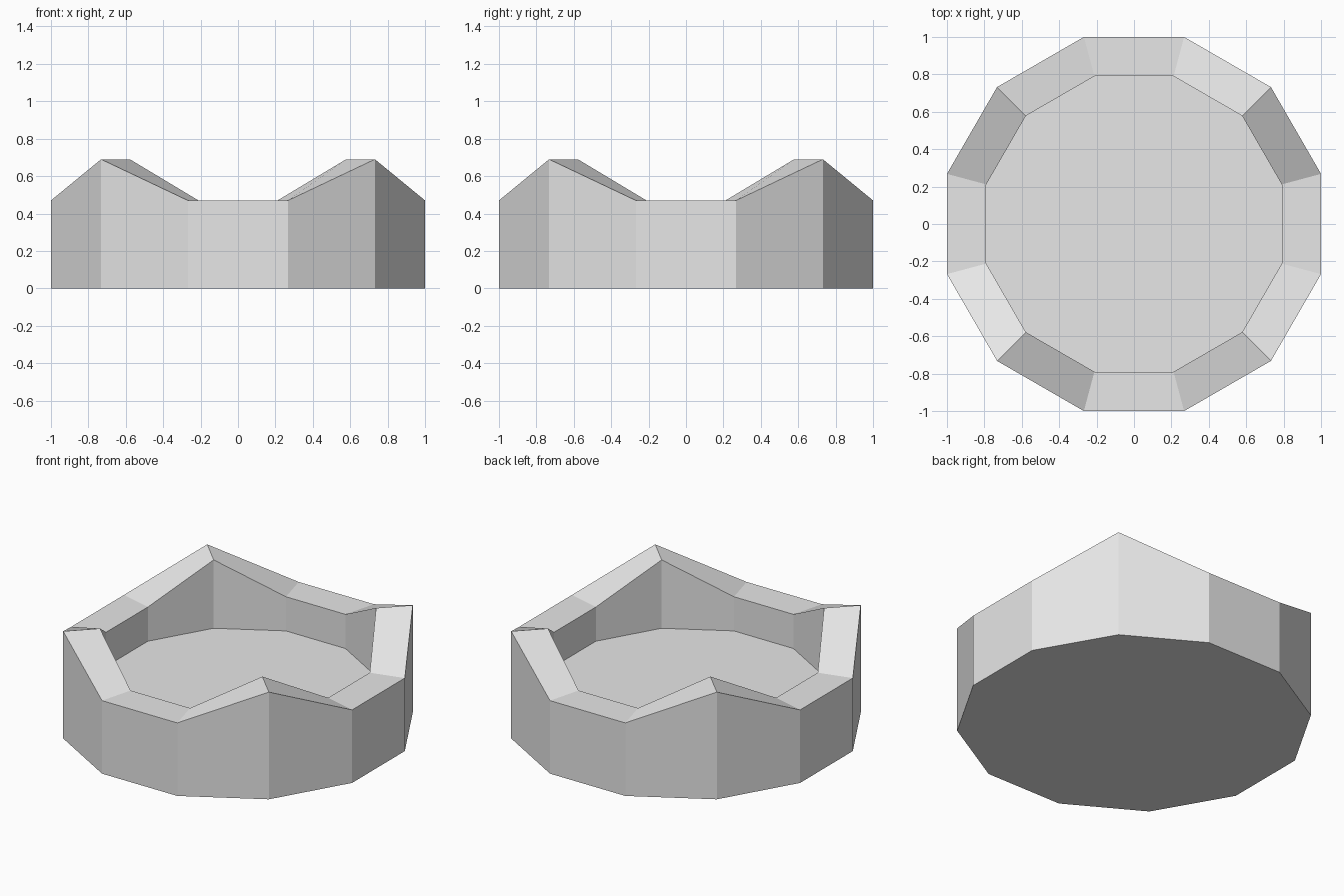
import bpy, bmesh, math

cube = bpy.data.objects.get("Cube")
if cube:
    bpy.data.objects.remove(cube, do_unlink=True)

SIDES = 12
OUTER = 1 / math.cos(math.pi / SIDES)   # flat sides touch x, y = +-1
INNER = OUTER * 0.79
FLOOR, LOW, PEAK = 0.25, 0.47, 0.69

grey = bpy.data.materials.new("light grey")
grey.use_nodes = True
colour = (0.8, 0.8, 0.8, 1)
grey.diffuse_color = colour
grey.node_tree.nodes["Principled BSDF"].inputs["Base Color"].default_value = colour

bm = bmesh.new()


def ring(radius, height):
    """One loop of corners; height is a function of the corner index."""
    verts = []
    for i in range(SIDES):
        a = math.tau * (i + 0.5) / SIDES
        verts.append(bm.verts.new((radius * math.cos(a), radius * math.sin(a), height(i))))
    return verts


def rim(i):
    # Every third corner, on the diagonals, rises to a peak
    return PEAK if i % 3 == 1 else LOW


# Base edge, outer rim, inner rim and floor edge
loops = [ring(OUTER, lambda i: 0), ring(OUTER, rim),
         ring(INNER, rim), ring(INNER, lambda i: FLOOR)]

# Outer wall, sloping rim and inner wall
for a, b in zip(loops, loops[1:]):
    for i in range(SIDES):
        j = (i + 1) % SIDES
        bm.faces.new((a[i], a[j], b[j], b[i]))

# Underside and sunken floor
bm.faces.new(loops[0][::-1])
bm.faces.new(loops[-1])
bmesh.ops.recalc_face_normals(bm, faces=bm.faces)

mesh = bpy.data.meshes.new("crown_basin")
bm.to_mesh(mesh)
bm.free()
mesh.materials.append(grey)
basin = bpy.data.objects.new("crown_basin", mesh)
bpy.context.collection.objects.link(basin)
